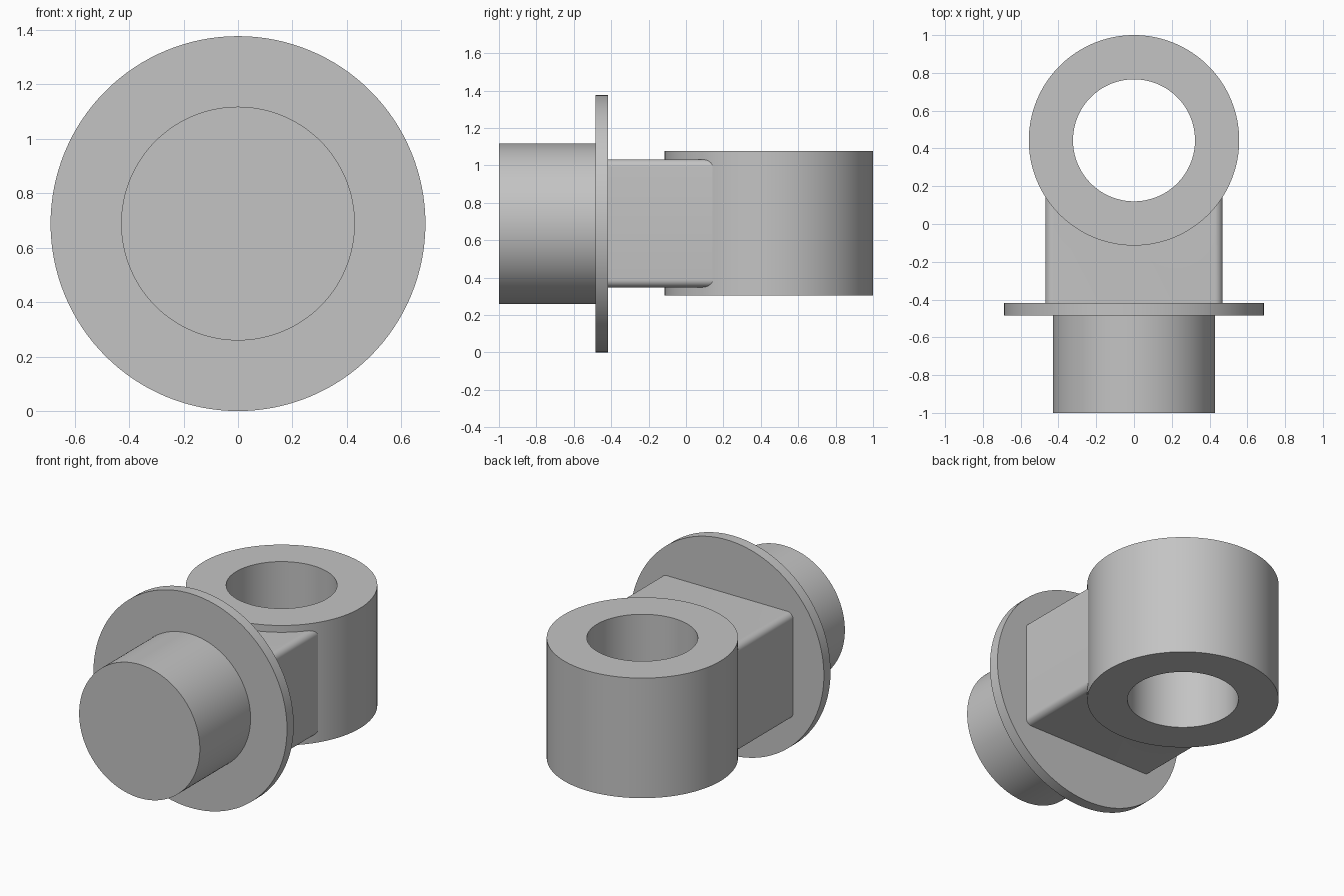
import bpy, bmesh, math
from mathutils import Matrix, Vector

cube = bpy.data.objects.get("Cube")
if cube:
    bpy.data.objects.remove(cube)

AXIS_Z = 0.688      # height of the shaft axis
RING_Y = 0.443      # centre of the eye ring

metal = bpy.data.materials.new("plain grey metal")
metal.use_nodes = True
GREY = (0.55, 0.55, 0.55, 1)
metal.diffuse_color = GREY
metal.node_tree.nodes["Principled BSDF"].inputs["Base Color"].default_value = GREY


def add_object(name, bm):
    bmesh.ops.recalc_face_normals(bm, faces=bm.faces)
    mesh = bpy.data.meshes.new(name)
    bm.to_mesh(mesh)
    bm.free()
    mesh.materials.append(metal)
    obj = bpy.data.objects.new(name, mesh)
    bpy.context.collection.objects.link(obj)
    return obj


def select_only(obj):
    bpy.ops.object.select_all(action='DESELECT')
    obj.select_set(True)
    bpy.context.view_layer.objects.active = obj


def smooth(obj):
    select_only(obj)
    bpy.ops.object.shade_smooth_by_angle(angle=math.radians(30))


def lathe(name, profile, matrix, closed=False, steps=128):
    """Turn (radius, height) points about z, then place the result."""
    bm = bmesh.new()
    verts = [bm.verts.new((r, 0, h)) for r, h in profile]
    pairs = list(zip(verts, verts[1:])) + ([(verts[-1], verts[0])] if closed else [])
    edges = [bm.edges.new(p) for p in pairs]
    bmesh.ops.spin(bm, geom=verts + edges, cent=(0, 0, 0), axis=(0, 0, 1),
                   angle=math.tau, steps=steps, use_merge=False)
    bmesh.ops.remove_doubles(bm, verts=bm.verts, dist=1e-5)
    bm.transform(matrix)
    return add_object(name, bm)


# Shaft and flange share a horizontal axis; profile height becomes y
along_y = Matrix.Translation((0, 0, AXIS_Z)) @ Matrix.Rotation(-math.pi / 2, 4, 'X')
smooth(lathe("shaft", [(0, -1), (0.429, -1), (0.429, -0.45), (0, -0.45)], along_y))
smooth(lathe("flange", [(0, -0.485), (0.688, -0.485), (0.688, -0.417), (0, -0.417)], along_y))

# Eye ring with a vertical through hole
at_ring = Matrix.Translation((0, RING_Y, 0))
smooth(lathe("eye_ring", [(0.323, 0.305), (0.557, 0.305), (0.557, 1.076), (0.323, 1.076)],
             at_ring, closed=True))

# Neck block with its four long edges rounded
bm = bmesh.new()
bmesh.ops.create_cube(bm, size=1, matrix=Matrix.Translation((0, -0.02, 0.69))
                      @ Matrix.Diagonal((0.938, 0.86, 0.684, 1)))
long_edges = [e for e in bm.edges
              if abs((e.verts[0].co - e.verts[1].co).normalized().y) > 0.9]
bmesh.ops.bevel(bm, geom=long_edges, offset=0.04, segments=8, profile=0.5, affect='EDGES')
neck = add_object("neck_block", bm)

# Hollow the neck end so it stays inside the ring wall
cutter = lathe("neck_cutter", [(0, 0), (0.45, 0), (0.45, 1.4), (0, 1.4)], at_ring)
cutter.hide_render = True
cut = neck.modifiers.new("ring_cut", 'BOOLEAN')
cut.operation = 'DIFFERENCE'
cut.solver = 'EXACT'
cut.object = cutter
select_only(neck)
bpy.ops.object.modifier_apply(modifier=cut.name)
bpy.data.objects.remove(cutter)
smooth(neck)
